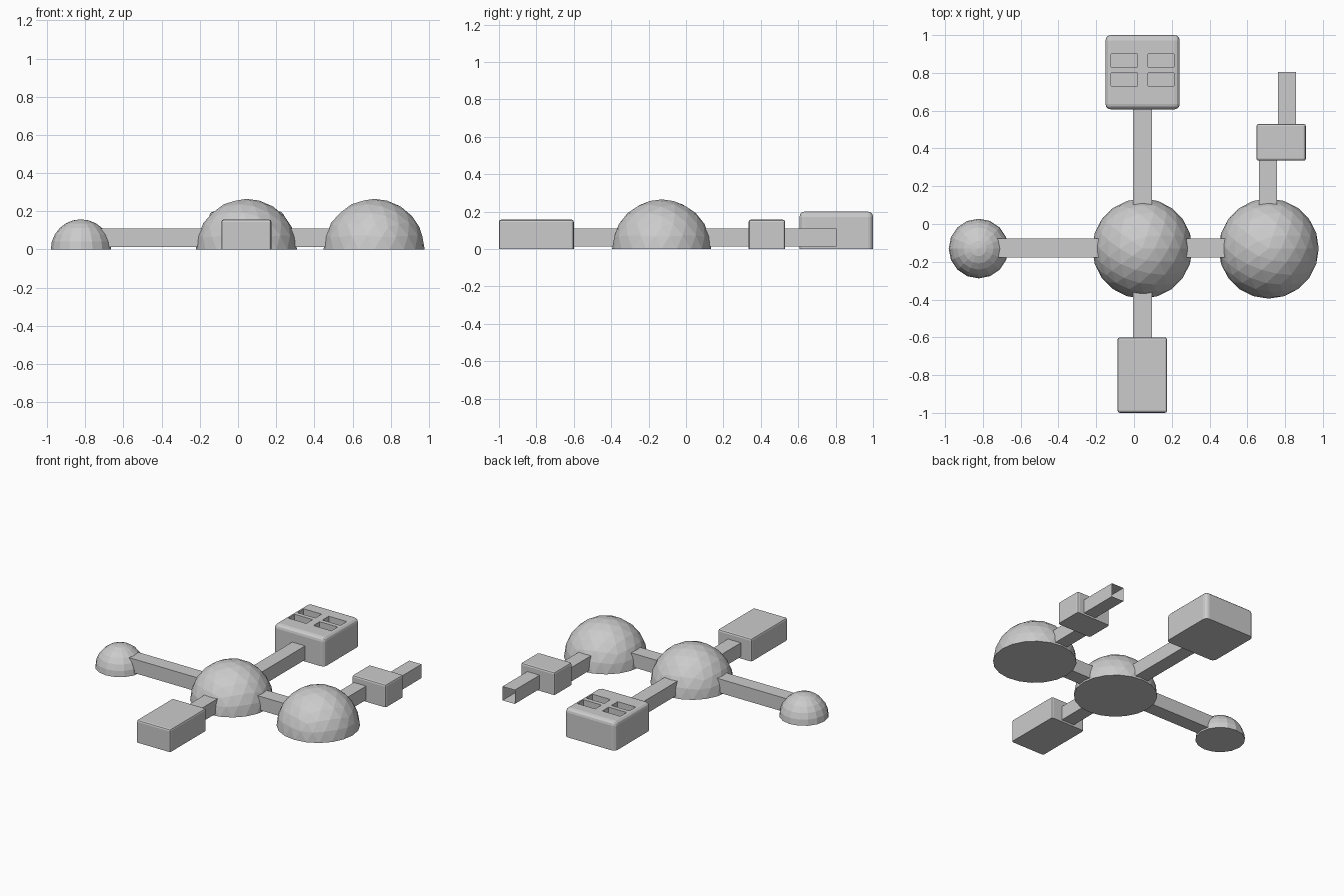
import bpy, bmesh
from mathutils import Vector, Matrix

if "Cube" in bpy.data.objects:
    bpy.data.objects.remove(bpy.data.objects["Cube"])

grey = bpy.data.materials.new("light_grey")
grey.diffuse_color = (0.6, 0.6, 0.6, 1)
grey.use_nodes = True
grey.node_tree.nodes["Principled BSDF"].inputs["Base Color"].default_value = grey.diffuse_color


def finish(bm, name):
    bmesh.ops.recalc_face_normals(bm, faces=bm.faces)
    me = bpy.data.meshes.new(name)
    bm.to_mesh(me)
    bm.free()
    me.materials.append(grey)
    ob = bpy.data.objects.new(name, me)
    bpy.context.collection.objects.link(ob)
    return ob


def box_bm(lo, hi):
    lo, hi = Vector(lo), Vector(hi)
    bm = bmesh.new()
    m = Matrix.Translation((lo + hi) / 2) @ Matrix.Diagonal((*(hi - lo), 1))
    bmesh.ops.create_cube(bm, size=1, matrix=m)
    return bm


def dome(name, x, y, r, faceted=True):
    """Half sphere with a flat closed floor."""
    bm = bmesh.new()
    if faceted:
        bmesh.ops.create_icosphere(bm, subdivisions=3, radius=r)
    else:
        bmesh.ops.create_uvsphere(bm, u_segments=16, v_segments=12, radius=r)
    cut = bmesh.ops.bisect_plane(bm, geom=bm.verts[:] + bm.edges[:] + bm.faces[:], dist=1e-5,
                                 plane_co=(0, 0, 0), plane_no=(0, 0, 1), clear_inner=True)
    bmesh.ops.holes_fill(bm, edges=[e for e in bm.edges if e.is_boundary], sides=0)
    bmesh.ops.translate(bm, verts=bm.verts, vec=(x, y, 0))
    return finish(bm, name)


def module(name, lo, hi, bevel, segments):
    """Box room, rounded everywhere except along the ground."""
    bm = box_bm(lo, hi)
    edges = [e for e in bm.edges if max(v.co.z for v in e.verts) > lo[2] + 0.01]
    bmesh.ops.bevel(bm, geom=edges, offset=bevel, segments=segments, profile=0.5, affect='EDGES')
    return finish(bm, name)


def tunnel(name, lo, hi, axis):
    """Square corridor, open at both ends."""
    bm = box_bm(lo, hi)
    bm.normal_update()
    ends = [f for f in bm.faces if abs(f.normal[axis]) > 0.9]
    bmesh.ops.delete(bm, geom=ends, context='FACES_ONLY')
    return finish(bm, name)


# Domes
dome("central_dome", 0.044, -0.13, 0.265)
dome("right_dome", 0.713, -0.13, 0.265)
dome("small_dome", -0.823, -0.13, 0.158, faceted=False)

# Box rooms
module("front_module", (-0.087, -1.0, 0), (0.175, -0.6, 0.157), 0.012, 2)
module("side_module", (0.648, 0.335, 0), (0.91, 0.53, 0.157), 0.012, 2)
back = module("back_module", (-0.151, 0.607, 0), (0.242, 1.0, 0.2), 0.028, 3)

# Roof recesses cut into the back room
for i, (x0, x1) in enumerate([(-0.122, 0.018), (0.073, 0.213)]):
    for j, y0 in enumerate([0.73, 0.83]):
        cutter = finish(box_bm((x0, y0, 0.16), (x1, y0 + 0.07, 0.25)), f"recess_cutter_{i}_{j}")
        cutter.hide_render = True
        cutter.hide_viewport = True
        cutter.display_type = 'WIRE'
        mod = back.modifiers.new("roof_recess", 'BOOLEAN')
        mod.operation = 'DIFFERENCE'
        mod.solver = 'EXACT'
        mod.object = cutter

# Corridors
Z0, Z1 = 0.013, 0.11
tunnel("left_tunnel", (-0.75, -0.178, Z0), (-0.12, -0.078, Z1), 0)
tunnel("right_tunnel", (0.2, -0.178, Z0), (0.55, -0.078, Z1), 0)
tunnel("back_tunnel", (-0.005, 0.04, Z0), (0.095, 0.62, Z1), 1)
tunnel("front_tunnel", (-0.005, -0.62, Z0), (0.095, -0.3, Z1), 1)
tunnel("side_tunnel", (0.663, 0.04, Z0), (0.758, 0.35, Z1), 1)
tunnel("open_end_tunnel", (0.763, 0.5, Z0), (0.858, 0.805, Z1), 1)
